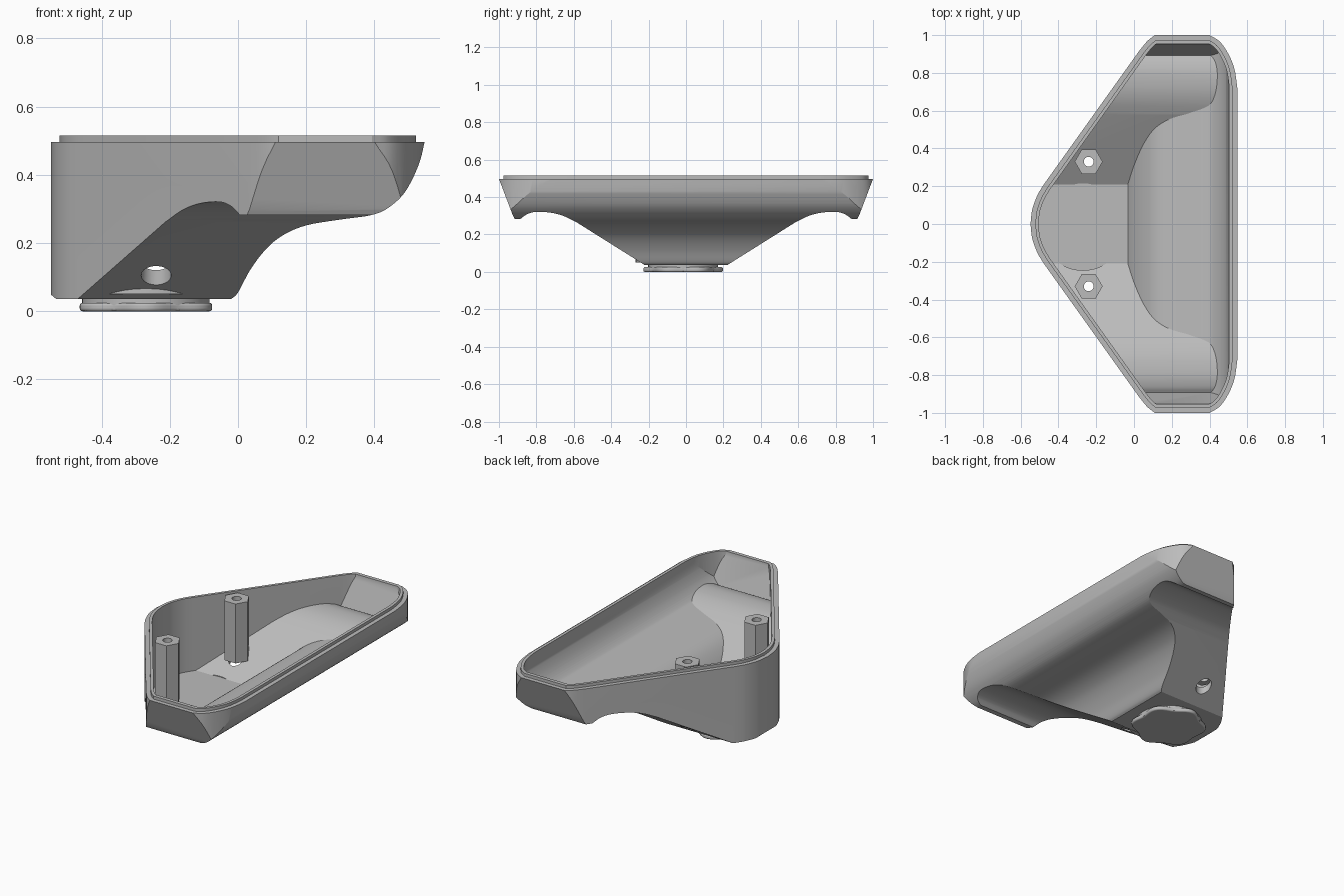
import bpy, bmesh, math
from mathutils import Vector

cube = bpy.data.objects.get("Cube")
if cube:
    bpy.data.objects.remove(cube)

grey = bpy.data.materials.new("plain_grey")
grey.use_nodes = True
grey.diffuse_color = (0.5, 0.5, 0.5, 1)
grey.node_tree.nodes["Principled BSDF"].inputs["Base Color"].default_value = (0.5, 0.5, 0.5, 1)


def smooth(pts, steps=5):
    """Catmull-Rom curve through 2D points."""
    p = [Vector(q) for q in pts]
    p = [p[0] * 2 - p[1]] + p + [p[-1] * 2 - p[-2]]
    out = []
    for a, b, c, d in zip(p, p[1:], p[2:], p[3:]):
        for i in range(steps):
            t = i / steps
            out.append((b * 2 + (c - a) * t + (a * 2 - b * 5 + c * 4 - d) * t * t
                        + (b * 3 - a - c * 3 + d) * t ** 3) / 2)
    return [tuple(v) for v in out] + [tuple(pts[-1])]


def inset(pts, dist):
    """Shrink a convex counter-clockwise outline with mitred corners."""
    p = [Vector(q) for q in pts]
    out = []
    for i, b in enumerate(p):
        e1 = (b - p[i - 1]).normalized()
        e2 = (p[(i + 1) % len(p)] - b).normalized()
        n1, n2 = Vector((-e1.y, e1.x)), Vector((-e2.y, e2.x))
        out.append(tuple(b + (n1 + n2) * dist / (1 + n1.dot(n2))))
    return out


def extrude(name, pts, axis, lo, hi):
    """Prism of a 2D profile along x, y or z."""
    place = {"x": lambda a, b, h: (h, a, b),
             "y": lambda a, b, h: (a, h, b),
             "z": lambda a, b, h: (a, b, h)}[axis]
    bm = bmesh.new()
    low = [bm.verts.new(place(*q, lo)) for q in pts]
    high = [bm.verts.new(place(*q, hi)) for q in pts]
    bm.faces.new(low)
    bm.faces.new(high)
    n = len(pts)
    for i in range(n):
        j = (i + 1) % n
        bm.faces.new((low[i], low[j], high[j], high[i]))
    bmesh.ops.recalc_face_normals(bm, faces=bm.faces)
    mesh = bpy.data.meshes.new(name)
    bm.to_mesh(mesh)
    bm.free()
    mesh.materials.append(grey)
    obj = bpy.data.objects.new(name, mesh)
    bpy.context.collection.objects.link(obj)
    return obj


def circle(x, y, r, n=48):
    return [(x + r * math.cos(k * math.tau / n), y + r * math.sin(k * math.tau / n)) for k in range(n)]


def combine(obj, tool, operation):
    """Apply a boolean and discard the tool."""
    mod = obj.modifiers.new("cut", "BOOLEAN")
    mod.operation, mod.object, mod.solver = operation, tool, "EXACT"
    bpy.context.view_layer.objects.active = obj
    bpy.ops.object.modifier_apply(modifier=mod.name)
    bpy.data.objects.remove(tool)


def finish(obj):
    bpy.ops.object.select_all(action="DESELECT")
    obj.select_set(True)
    bpy.context.view_layer.objects.active = obj
    bpy.ops.object.shade_smooth_by_angle(angle=math.radians(25))


def tub(name, outline, side, half, bottom, top):
    """Plan outline trimmed by a lengthwise and a mirrored crosswise profile."""
    body = extrude(name, outline, "z", bottom, top)
    roof = top + 0.1
    along = side + [(side[-1][0] + 0.2, roof), (side[0][0] - 0.2, roof), (side[0][0] - 0.2, side[0][1])]
    across = [(-y, z) for y, z in reversed(half)] + half
    across += [(half[-1][0], roof), (-half[-1][0], roof)]
    combine(body, extrude("side_cutter", along, "y", -2, 2), "INTERSECT")
    combine(body, extrude("end_cutter", across, "x", -2, 2), "INTERSECT")
    return body


# Plan outline: rounded nose, slanted walls, long back wall
back_corner = smooth([(0.547, 0.72), (0.532, 0.82), (0.5, 0.9), (0.455, 0.965), (0.4, 1)], 4)
front_corner = smooth([(0.11, 1), (0.07, 0.968), (0.03, 0.92)], 3)
nose = smooth([(-0.475, 0.213), (-0.51, 0.155), (-0.538, 0.08), (-0.548, 0)], 4)
half_plan = back_corner + front_corner + nose
plan = half_plan + [(x, -y) for x, y in reversed(half_plan[:-1])]

# Outer shell
outer_side = [(-0.55, 0.05), (-0.533, 0.036)] + smooth(
    [(-0.02, 0.036), (0, 0.055), (0.035, 0.12), (0.08, 0.18), (0.13, 0.222), (0.2, 0.252),
     (0.3, 0.269), (0.39, 0.282), (0.44, 0.303), (0.49, 0.35), (0.53, 0.43), (0.548, 0.5)])
outer_half = [(0.22, 0.036)] + smooth(
    [(0.58, 0.262), (0.65, 0.297), (0.72, 0.316), (0.8, 0.321), (0.85, 0.308), (0.885, 0.283)]) + [
    (0.915, 0.282), (0.925, 0.3), (1, 0.497), (1.01, 0.525)]
shell = tub("tray_shell", plan, outer_side, outer_half, 0, 0.497)

# Raised lip and the round boss under the nose
FOOT_X, FOOT_Y = -0.27, -0.015
combine(shell, extrude("lip", inset(plan, 0.025), "z", 0.45, 0.515), "UNION")
boss = extrude("boss", circle(FOOT_X, FOOT_Y, 0.254), "z", 0.05, 0.15)
combine(boss, extrude("boss_trim", inset(plan, 0.01), "z", -1, 1), "INTERSECT")
combine(shell, boss, "UNION")

# Hollow inside
inner_side = [(-0.6, 0.072)] + smooth(
    [(-0.033, 0.072), (0, 0.135), (0.05, 0.205), (0.11, 0.257), (0.19, 0.288),
     (0.29, 0.306), (0.38, 0.322), (0.42, 0.34), (0.46, 0.385), (0.49, 0.45), (0.505, 0.52)])
inner_half = [(0.208, 0.072)] + smooth(
    [(0.58, 0.303), (0.65, 0.336), (0.72, 0.355), (0.8, 0.36), (0.86, 0.348), (0.892, 0.33)]) + [
    (0.952, 0.497), (0.957, 0.65)]
hollow = tub("hollow", inset(plan, 0.042), inner_side, inner_half, 0.01, 0.6)
pocket = extrude("pocket", circle(FOOT_X, FOOT_Y, 0.23), "z", 0.0721, 0.3)
combine(pocket, extrude("pocket_trim", inset(plan, 0.0421), "z", -1, 1), "INTERSECT")
combine(hollow, pocket, "UNION")
combine(shell, hollow, "DIFFERENCE")

# Hexagonal screw posts with a bore and a wider hole from below
for name, y in (("left_post", 0.33), ("right_post", -0.33)):
    combine(shell, extrude("bore", circle(-0.24, y, 0.044, 32), "z", -0.1, 0.3), "DIFFERENCE")
    post = extrude(name, circle(-0.24, y, 0.074, 6), "z", 0.152, 0.51)
    combine(post, extrude("bore", circle(-0.24, y, 0.026, 24), "z", -0.1, 0.8), "DIFFERENCE")
    finish(post)
finish(shell)

# Turned foot with a lobed lower plate
foot = extrude("foot_disc", circle(FOOT_X, FOOT_Y, 0.187), "z", 0.004, 0.055)
finish(foot)
lobes = []
for k in range(96):
    a = k * math.tau / 96
    r = 0.2 - 0.013 * math.cos(6 * a)
    lobes.append((FOOT_X + r * math.cos(a), FOOT_Y + r * math.sin(a)))
plate = extrude("foot_lobes", lobes, "z", 0, 0.025)
bevel = plate.modifiers.new("soft_edge", "BEVEL")
bevel.width, bevel.segments = 0.008, 3
bevel.limit_method, bevel.angle_limit = "ANGLE", math.radians(50)
finish(plate)
